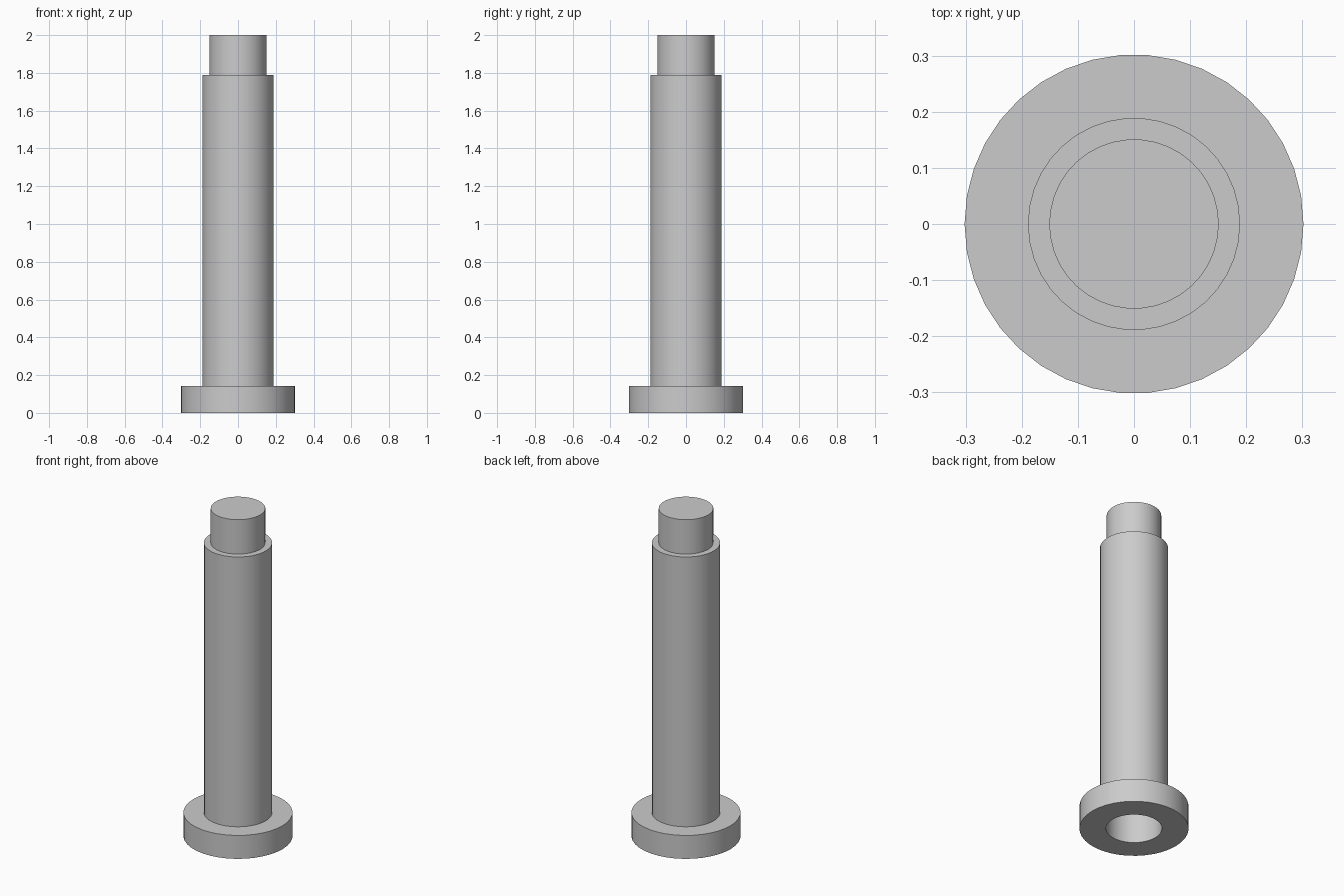
import bpy, bmesh, math

SIDES = 38

cube = bpy.data.objects.get("Cube")
if cube:
    bpy.data.objects.remove(cube, do_unlink=True)

# Single light grey finish
grey = bpy.data.materials.new("light_grey")
grey.use_nodes = True
colour = (0.6, 0.6, 0.6, 1)
grey.diffuse_color = colour
grey.node_tree.nodes["Principled BSDF"].inputs["Base Color"].default_value = colour


def lathe(name, profile, material):
    """Turn an (r, z) profile that starts and ends on the z axis."""
    bm = bmesh.new()
    verts = [bm.verts.new((r, 0, z)) for r, z in profile]
    edges = [bm.edges.new(pair) for pair in zip(verts, verts[1:])]
    bmesh.ops.spin(bm, geom=verts + edges, cent=(0, 0, 0), axis=(0, 0, 1),
                   angle=math.tau, steps=SIDES)
    bmesh.ops.remove_doubles(bm, verts=bm.verts, dist=0.0001)
    bmesh.ops.recalc_face_normals(bm, faces=bm.faces)
    mesh = bpy.data.meshes.new(name)
    bm.to_mesh(mesh)
    bm.free()
    mesh.materials.append(material)
    obj = bpy.data.objects.new(name, mesh)
    bpy.context.collection.objects.link(obj)
    bpy.ops.object.select_all(action='DESELECT')
    obj.select_set(True)
    bpy.context.view_layer.objects.active = obj
    bpy.ops.object.shade_smooth_by_angle(angle=math.radians(30))
    return obj


flange_r, shaft_r, pin_r, socket_r = 0.302, 0.189, 0.151, 0.155
flange_top, shaft_top, pin_top, socket_top = 0.143, 1.79, 2.0, 0.23

# Stepped post: socket underneath, flange, shaft, then locating pin
lathe("stepped_post", [
    (0, socket_top), (socket_r, socket_top), (socket_r, 0),
    (flange_r, 0), (flange_r, flange_top),
    (shaft_r, flange_top), (shaft_r, shaft_top),
    (pin_r, shaft_top), (pin_r, pin_top), (0, pin_top),
], grey)
